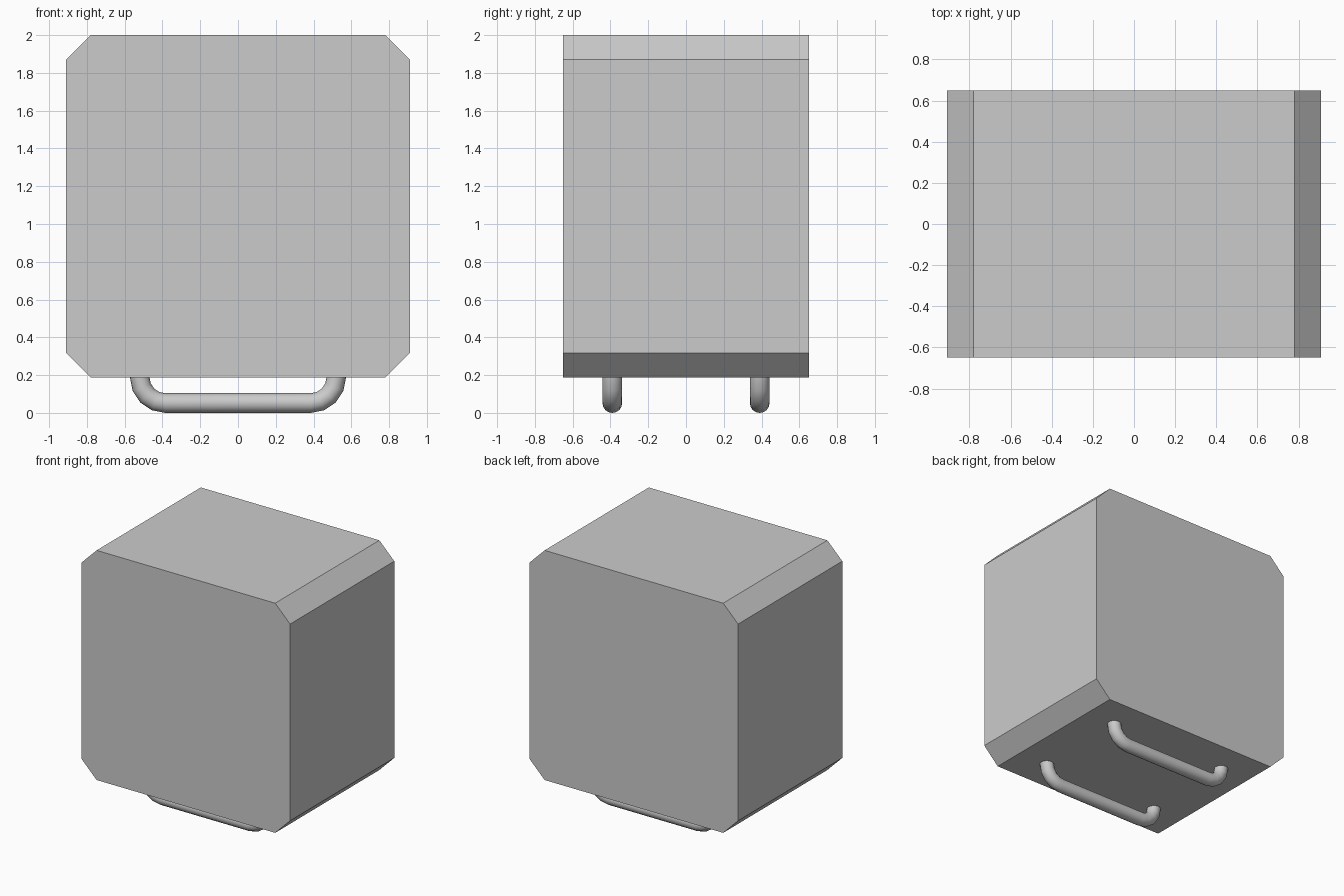
import bpy, bmesh
from math import sin, cos, pi

if "Cube" in bpy.data.objects:
    bpy.data.objects.remove(bpy.data.objects["Cube"])

W, D, BOTTOM, TOP, CUT = 0.91, 0.65, 0.187, 2.0, 0.13
TUBE, BEND, SIDES, STEPS = 0.052, 0.135, 16, 4


def finish(name, bm):
    bmesh.ops.recalc_face_normals(bm, faces=bm.faces[:])
    mesh = bpy.data.meshes.new(name)
    bm.to_mesh(mesh)
    bm.free()
    obj = bpy.data.objects.new(name, mesh)
    bpy.context.collection.objects.link(obj)
    return obj


# Body: chamfered octagonal profile extruded front to back
profile = [(-W + CUT, BOTTOM), (W - CUT, BOTTOM), (W, BOTTOM + CUT), (W, TOP - CUT),
           (W - CUT, TOP), (-W + CUT, TOP), (-W, TOP - CUT), (-W, BOTTOM + CUT)]
bm = bmesh.new()
face = bm.faces.new([bm.verts.new((x, -D, z)) for x, z in profile])
ext = bmesh.ops.extrude_face_region(bm, geom=[face], use_keep_orig=True)
verts = [g for g in ext["geom"] if isinstance(g, bmesh.types.BMVert)]
bmesh.ops.translate(bm, verts=verts, vec=(0, 2 * D, 0))
finish("body", bm)


# Bent round rail: rings swept around two quarter bends
def rail(name, y):
    cx, cz = 0.385, TUBE + BEND
    stations = [(-cx, pi + i * pi / 2 / STEPS) for i in range(STEPS + 1)]
    stations += [(cx, 1.5 * pi + i * pi / 2 / STEPS) for i in range(STEPS + 1)]
    bm = bmesh.new()
    rings = []
    for x0, a in stations:
        ring = []
        for k in range(SIDES):
            t = 2 * pi * k / SIDES
            r = BEND + TUBE * cos(t)
            ring.append(bm.verts.new((x0 + r * cos(a), y + TUBE * sin(t), cz + r * sin(a))))
        rings.append(ring)
    for a, b in zip(rings, rings[1:]):
        for k in range(SIDES):
            n = (k + 1) % SIDES
            bm.faces.new((a[k], a[n], b[n], b[k]))
    bm.faces.new(rings[0])
    bm.faces.new(rings[-1])
    obj = finish(name, bm)
    bpy.ops.object.select_all(action='DESELECT')
    obj.select_set(True)
    bpy.context.view_layer.objects.active = obj
    bpy.ops.object.shade_smooth_by_angle()


rail("front_foot_rail", -0.39)
rail("back_foot_rail", 0.39)
